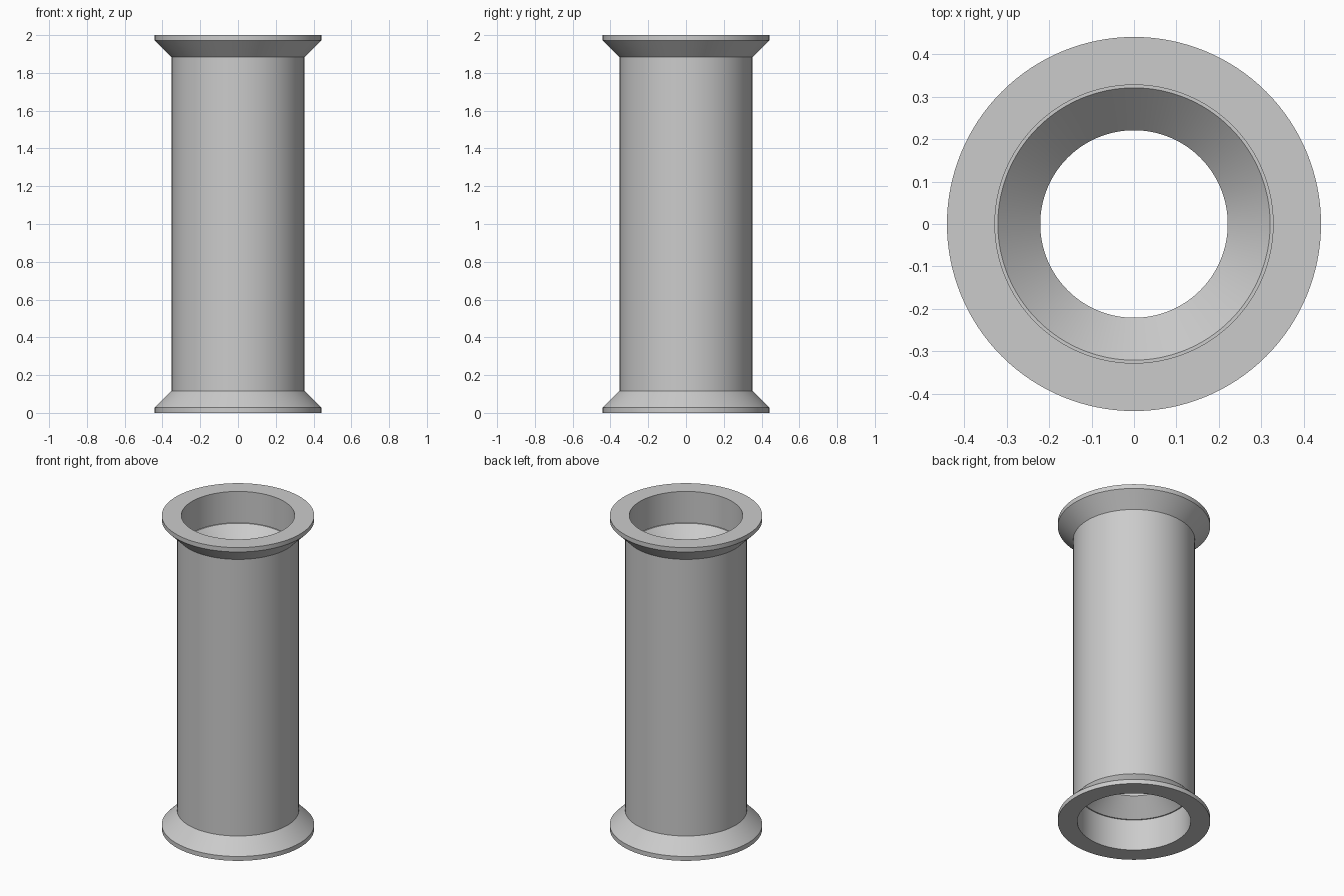
import bpy
import bmesh
import math

cube = bpy.data.objects.get("Cube")
if cube:
    bpy.data.objects.remove(cube, do_unlink=True)

HEIGHT = 2.0
SEGMENTS = 128


def make_material(name, rgb):
    mat = bpy.data.materials.new(name)
    mat.use_nodes = True
    colour = (*rgb, 1.0)
    mat.diffuse_color = colour
    mat.node_tree.nodes["Principled BSDF"].inputs["Base Color"].default_value = colour
    return mat


def lathe(name, profile, mat):
    """Spin a closed (radius, height) profile around the z axis."""
    bm = bmesh.new()
    verts = [bm.verts.new((r, 0, z)) for r, z in profile]
    edges = [bm.edges.new((a, b)) for a, b in zip(verts, verts[1:] + verts[:1])]
    bmesh.ops.spin(bm, geom=verts + edges, cent=(0, 0, 0), axis=(0, 0, 1),
                   angle=math.tau, steps=SEGMENTS, use_duplicate=False)
    bmesh.ops.remove_doubles(bm, verts=bm.verts, dist=0.0001)
    bmesh.ops.recalc_face_normals(bm, faces=bm.faces)
    mesh = bpy.data.meshes.new(name)
    bm.to_mesh(mesh)
    bm.free()
    mesh.materials.append(mat)
    obj = bpy.data.objects.new(name, mesh)
    bpy.context.collection.objects.link(obj)
    bpy.ops.object.select_all(action="DESELECT")
    obj.select_set(True)
    bpy.context.view_layer.objects.active = obj
    bpy.ops.object.shade_smooth_by_angle(angle=math.radians(30))
    return obj


grey = make_material("plain grey", (0.6, 0.6, 0.6))

# Lower half of the wall section, from the bore outwards
lower_half = [
    (0.221, 0.30),   # end of the inner funnel
    (0.321, 0.20),   # start of the funnel
    (0.328, 0.20),   # narrow ledge
    (0.328, 0.0),    # socket mouth
    (0.441, 0.0),    # flange rim
    (0.441, 0.028),
    (0.352, 0.117),  # flange cone meets the tube
]

# The upper half mirrors the lower one, which closes the section
upper_half = [(r, HEIGHT - z) for r, z in reversed(lower_half)]
lathe("flanged_tube", lower_half + upper_half, grey)
